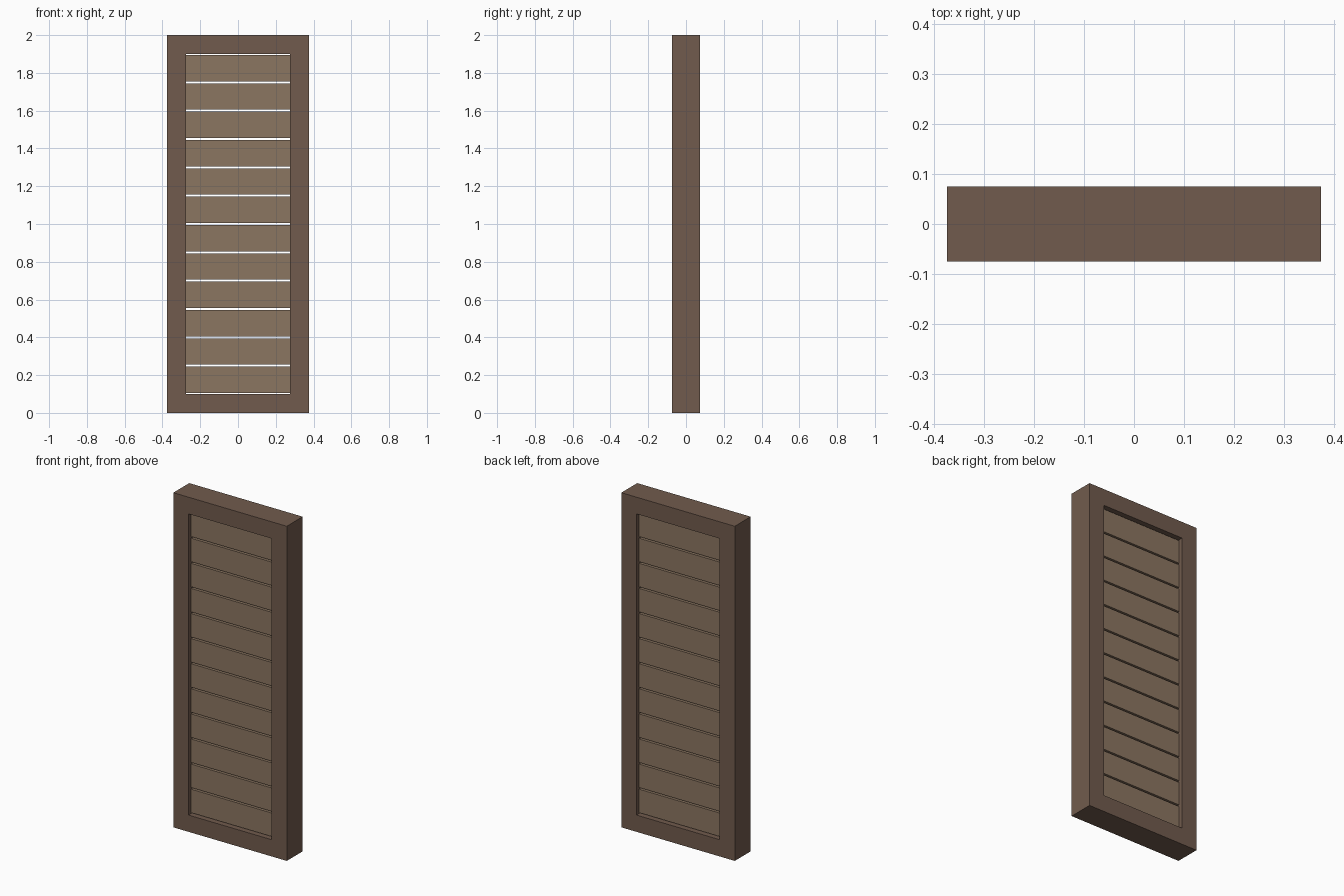
import bpy, bmesh
from mathutils import Matrix

if "Cube" in bpy.data.objects:
    bpy.data.objects.remove(bpy.data.objects["Cube"])

W, D, H = 0.75, 0.15, 2.0      # overall size
RAIL = 0.10                    # frame border width
COUNT, GAP, SLAT_D = 12, 0.01, 0.10


def material(name, rgb):
    m = bpy.data.materials.new(name)
    m.diffuse_color = (*rgb, 1)
    m.use_nodes = True
    m.node_tree.nodes["Principled BSDF"].inputs["Base Color"].default_value = m.diffuse_color
    return m


def finish(bm, name, mat):
    bmesh.ops.recalc_face_normals(bm, faces=bm.faces)
    mesh = bpy.data.meshes.new(name)
    bm.to_mesh(mesh)
    bm.free()
    mesh.materials.append(mat)
    obj = bpy.data.objects.new(name, mesh)
    bpy.context.collection.objects.link(obj)
    return obj


frame_mat = material("dark_wood", (0.165, 0.105, 0.075))
slat_mat = material("light_wood", (0.26, 0.18, 0.12))

# Frame: mitred rectangular ring extruded through its depth
bm = bmesh.new()


def loop(inset):
    x = W / 2 - inset
    return [bm.verts.new((sx * x, -D / 2, z)) for sx, z in
            ((-1, inset), (1, inset), (1, H - inset), (-1, H - inset))]


outer, inner = loop(0), loop(RAIL)
for i in range(4):
    j = (i + 1) % 4
    bm.faces.new((outer[i], outer[j], inner[j], inner[i]))
ext = bmesh.ops.extrude_face_region(bm, geom=bm.faces[:], use_keep_orig=True)
bmesh.ops.translate(bm, vec=(0, D, 0),
                    verts=[g for g in ext["geom"] if isinstance(g, bmesh.types.BMVert)])
finish(bm, "frame", frame_mat)

# Slats: evenly stacked boards with narrow gaps, recessed on both sides
pitch = (H - 2 * RAIL) / COUNT
for i in range(COUNT):
    bm = bmesh.new()
    bmesh.ops.create_cube(bm, size=1, matrix=Matrix.Diagonal(
        (W - 2 * RAIL, SLAT_D, pitch - GAP, 1)))
    slat = finish(bm, f"slat_{i + 1}", slat_mat)
    slat.location.z = RAIL + pitch * (i + 0.5)
